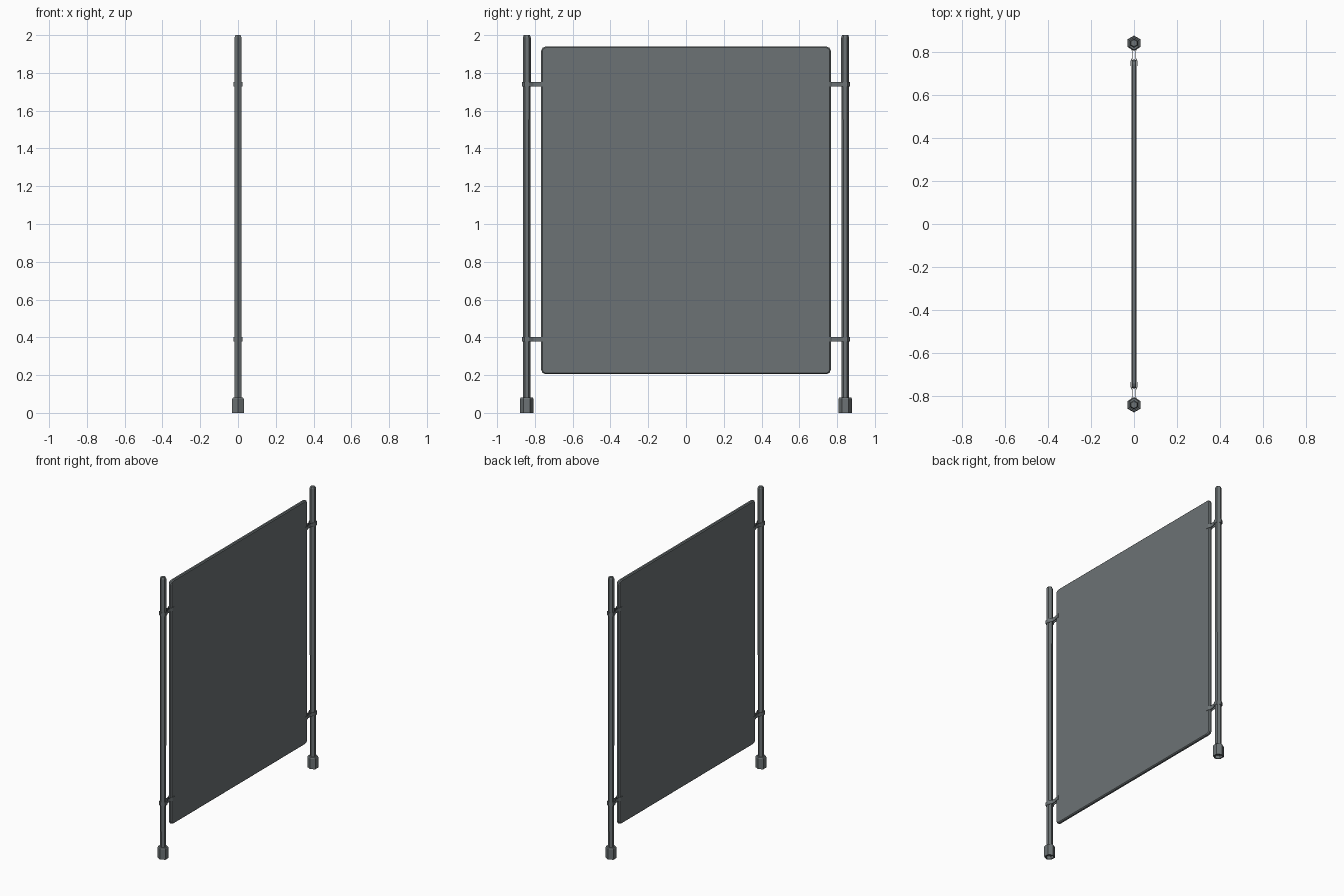
import bpy, bmesh, math

if "Cube" in bpy.data.objects:
    bpy.data.objects.remove(bpy.data.objects["Cube"])

metal = bpy.data.materials.new("slate grey")
metal.diffuse_color = (0.150, 0.170, 0.176, 1)
metal.use_nodes = True
metal.node_tree.nodes["Principled BSDF"].inputs["Base Color"].default_value = metal.diffuse_color

POST_Y = 0.843


def finish(name, bm, recalc=True):
    if recalc:
        bmesh.ops.recalc_face_normals(bm, faces=bm.faces)
    me = bpy.data.meshes.new(name)
    bm.to_mesh(me)
    bm.free()
    ob = bpy.data.objects.new(name, me)
    bpy.context.collection.objects.link(ob)
    me.materials.append(metal)
    return ob


def hex_lathe(name, profile, y):
    """Six-sided turned part, corners pointing along y."""
    bm = bmesh.new()
    rings = []
    for r, z in profile:
        rings.append([bm.verts.new((r * math.sin(i * math.pi / 3),
                                    y + r * math.cos(i * math.pi / 3), z))
                      for i in range(6)])
    for a, b in zip(rings, rings[1:]):
        for i in range(6):
            j = (i + 1) % 6
            bm.faces.new((a[i], a[j], b[j], b[i]))
    bm.faces.new(rings[0])
    bm.faces.new(rings[-1])
    return finish(name, bm)


def strap(name, side, z):
    """Thin band wrapped round the post and pinching the panel edge."""
    half = [(0.0155, -0.106), (0.0155, -0.084), (0.008, -0.070),
            (0.008, -0.036), (0.0215, -0.0125), (0.0215, 0.0125), (0, 0.0248)]
    path = half + [(-x, y) for x, y in reversed(half[:-1])]
    bm = bmesh.new()
    low = [bm.verts.new((x, side * (POST_Y + y), z - 0.013)) for x, y in path]
    top = [bm.verts.new((x, side * (POST_Y + y), z + 0.013)) for x, y in path]
    for i in range(len(path) - 1):
        bm.faces.new((low[i], low[i + 1], top[i + 1], top[i]))
    ob = finish(name, bm)
    m = ob.modifiers.new("thickness", 'SOLIDIFY')
    m.thickness = 0.003
    m.offset = 0


# Panel: slab with clipped corners and bevelled rim
bm = bmesh.new()
W, Z0, Z1, C = 0.767, 0.205, 1.94, 0.024
outline = []
for sy, zc, sz in ((1, Z0, 1), (1, Z1, -1), (-1, Z1, -1), (-1, Z0, 1)):
    corner = [(sy * (W - C), zc), (sy * (W - C * 0.3), zc + sz * C * 0.3),
              (sy * W, zc + sz * C)]
    outline += corner if sy * sz > 0 else corner[::-1]
face = bm.faces.new([bm.verts.new((-0.012, y, z)) for y, z in outline])
ext = bmesh.ops.extrude_face_region(bm, geom=[face])
for v in ext["geom"]:
    if isinstance(v, bmesh.types.BMVert):
        v.co.x = 0.012
panel = finish("panel", bm)
bev = panel.modifiers.new("rim", 'BEVEL')
bev.width = 0.006
bev.segments = 1
bev.limit_method = 'ANGLE'
bev.angle_limit = math.radians(60)

# Posts, feet and straps on both sides
for side, label in ((-1, "left"), (1, "right")):
    y = side * POST_Y
    hex_lathe(label + "_post", [(0.0203, 0.03), (0.0212, 1.988), (0.016, 2.0)], y)
    hex_lathe(label + "_foot", [(0.001, 0.02), (0.027, 0.02), (0.027, 0.0),
                                (0.0355, 0.0), (0.0355, 0.074), (0.031, 0.082),
                                (0.001, 0.082)], y)
    for z, level in ((0.39, "lower"), (1.74, "upper")):
        strap(f"{label}_{level}_strap", side, z)
